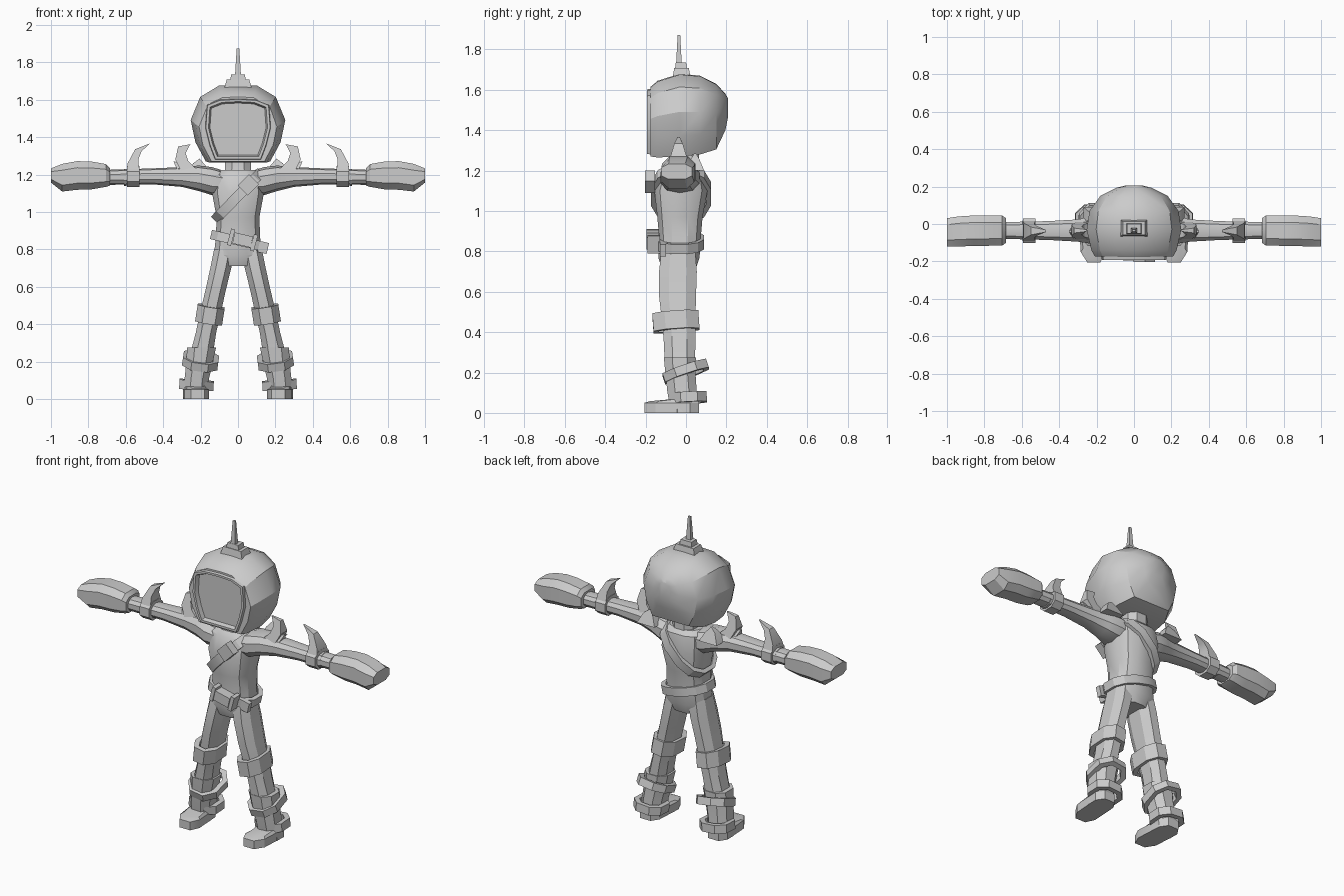
import bpy, bmesh
from math import sin, cos, pi, radians, copysign
from mathutils import Vector, Matrix, Euler

if "Cube" in bpy.data.objects:
    bpy.data.objects.remove(bpy.data.objects["Cube"])


def make(name, loops=None, bm=None, mirror=False, cap=True):
    """Skin a list of equal-length vertex loops, or use a ready bmesh."""
    if bm is None:
        bm = bmesh.new()
        rows = [[bm.verts.new(p) for p in loop] for loop in loops]
        n = len(rows[0])
        for a, b in zip(rows, rows[1:]):
            for i in range(n):
                bm.faces.new((a[i], a[(i + 1) % n], b[(i + 1) % n], b[i]))
        if cap:
            bm.faces.new(rows[0])
            bm.faces.new(rows[-1])
        else:
            a, b = rows[-1], rows[0]
            for i in range(n):
                bm.faces.new((a[i], a[(i + 1) % n], b[(i + 1) % n], b[i]))
    bmesh.ops.recalc_face_normals(bm, faces=bm.faces)
    me = bpy.data.meshes.new(name)
    bm.to_mesh(me)
    bm.free()
    ob = bpy.data.objects.new(name, me)
    bpy.context.collection.objects.link(ob)
    if mirror:
        ob.modifiers.new("mirror", 'MIRROR')
    return ob


def oval(ru, rv, n, power):
    pts = []
    for i in range(n):
        t = 2 * pi * (i + 0.5) / n
        c, s = cos(t), sin(t)
        pts.append((ru * copysign(abs(c) ** power, c), rv * copysign(abs(s) ** power, s)))
    return pts


def tube_z(name, secs, n=10, power=0.85, mirror=False):
    """Sections: z, centre x, centre y, radius x, radius y."""
    return make(name, [[(cx + u, cy + v, z) for u, v in oval(rx, ry, n, power)]
                       for z, cx, cy, rx, ry in secs], mirror=mirror)


def tube_x(name, secs, n=10, power=0.85):
    """Sections: x, centre y, centre z, radius y, radius z."""
    return make(name, [[(x, cy + u, cz + v) for u, v in oval(ry, rz, n, power)]
                       for x, cy, cz, ry, rz in secs], mirror=True)


def band(name, centre, rx, ry, h, rot, thick=0.025, n=10, mirror=False):
    """Closed strap around an oval, tilted by rot degrees."""
    m = Matrix.Translation(centre) @ Euler([radians(a) for a in rot]).to_matrix().to_4x4()
    loops = []
    for d, z in ((0, -h / 2), (0, h / 2), (thick, h / 2), (thick, -h / 2)):
        loops.append([m @ Vector((u, v, z)) for u, v in oval(rx - d, ry - d, n, 0.85)])
    return make(name, loops, mirror=mirror, cap=False)


def box(name, centre, size, roll=0, top=1.0):
    """Box rolled about y; top scales the upper face."""
    bm = bmesh.new()
    bmesh.ops.create_cube(bm, size=1)
    for v in bm.verts:
        k = top if v.co.z > 0 else 1
        v.co = Vector((v.co.x * size[0] * k, v.co.y * size[1] * k, v.co.z * size[2]))
    bm.transform(Matrix.Translation(centre) @ Matrix.Rotation(radians(roll), 4, 'Y'))
    return make(name, bm=bm)


def blade(name, outline, y, half, tip):
    """Claw cut from an xz outline; thins to a point towards vertex number tip."""
    zs = [p[1] for p in outline]
    lo, hi = min(zs), max(zs)
    w = [half * (1 - 0.8 * (z - lo) / (hi - lo)) for z in zs]
    w[tip] = half * 0.1
    return make(name, [[(p[0], y + s * k, p[1]) for p, k in zip(outline, w)] for s in (-1, 1)],
                mirror=True)


# Helmet: shell lofted back to front, then a raised visor rim and recessed visor
shell = [(0, 1), (.4, .98), (.8, .68), (1, .08), (.9, -.5), (.68, -1)]
visor = [(0, 1), (.55, .97), (.95, .8), (1, .05), (.86, -.55), (.7, -1)]
secs = [(shell, .207, .04, 1.46, 1.56), (shell, .195, .09, 1.40, 1.58),
        (shell, .15, .18, 1.305, 1.63), (shell, .07, .238, 1.28, 1.67),
        (shell, -.03, .253, 1.27, 1.68), (shell, -.14, .228, 1.265, 1.645),
        (shell, -.175, .208, 1.27, 1.615), (visor, -.175, .175, 1.28, 1.605),
        (visor, -.192, .172, 1.283, 1.602), (visor, -.192, .158, 1.296, 1.59),
        (visor, -.168, .15, 1.304, 1.582)]
loops = []
for prof, y, w, lo, hi in secs:
    full = prof + [(-x, z) for x, z in reversed(prof[1:])]
    loops.append([(x * w, y, (lo + hi) / 2 + z * (hi - lo) / 2) for x, z in full])
make("helmet", loops)

# Antenna
box("antenna_base", (0, -.022, 1.683), (.15, .09, .05), top=.8)
box("antenna_step", (0, -.025, 1.718), (.085, .06, .036), top=.85)
box("antenna_rod", (0, -.035, 1.80), (.032, .028, .145), top=.45)

# Neck and torso
tube_z("neck", [(1.17, 0, -.01, .085, .085), (1.23, 0, 0, .075, .07), (1.30, 0, 0, .075, .07)], 8)
tube_z("torso", [(1.225, 0, -.02, .10, .085), (1.20, 0, -.02, .135, .11),
                 (1.10, 0, -.025, .142, .135), (.97, 0, -.03, .117, .115),
                 (.86, 0, -.03, .122, .105), (.77, 0, -.035, .132, .105),
                 (.71, 0, -.035, .085, .085)], 12, .75)

# Diagonal chest strap with pouch, and slanted belt with buckles
band("chest_strap", (0, -.025, 1.085), .185, .152, .055, (0, -46, 0), n=12)
box("strap_pouch", (.055, -.178, 1.145), (.075, .05, .085), 45)
band("belt", (.005, -.032, .845), .158, .124, .05, (0, 13, 0), n=12)
box("belt_pouch", (.025, -.165, .85), (.10, .06, .06), 13)
box("belt_loop_inner", (-.037, -.165, .865), (.022, .06, .09), 15)
box("belt_loop_outer", (.085, -.16, .835), (.022, .06, .09), 15)
box("belt_end", (.135, -.115, .81), (.05, .03, .06), 13)

# Arms and mitten gloves
tube_x("arm", [(.06, -.03, 1.155, .09, .06), (.14, -.03, 1.165, .10, .075),
               (.21, -.032, 1.18, .08, .068), (.30, -.035, 1.187, .062, .053),
               (.45, -.035, 1.19, .053, .043), (.70, -.035, 1.185, .046, .04)])
tube_x("glove", [(.685, -.035, 1.188, .07, .05), (.705, -.035, 1.195, .085, .064),
                 (.78, -.035, 1.195, .086, .078), (.86, -.036, 1.195, .086, .081),
                 (.94, -.04, 1.183, .085, .078), (1.0, -.045, 1.195, .08, .04)], 8, .7)
tube_x("wrist_cuff", [(.595, -.035, 1.185, .05, .045), (.61, -.035, 1.185, .05, .045)])

# Forearm bands with hooked claws, and shoulder claws
band("forearm_band", (.56, -.037, 1.19), .06, .07, .065, (0, 90, 0), .02, 8, True)
blade("forearm_claw", [(.528, 1.22), (.533, 1.28), (.515, 1.325), (.47, 1.367),
                       (.55, 1.335), (.59, 1.26), (.595, 1.22)], -.037, .055, 3)
blade("shoulder_claw", [(.20, 1.21), (.265, 1.27), (.28, 1.315), (.255, 1.362),
                        (.32, 1.35), (.335, 1.28), (.30, 1.21)], -.035, .05, 3)
blade("shoulder_claw_outer", [(.22, 1.21), (.28, 1.26), (.345, 1.27), (.325, 1.225),
                              (.29, 1.20)], -.04, .05, 2)
blade("shoulder_claw_rear", [(.15, 1.20), (.175, 1.25), (.205, 1.285), (.24, 1.26),
                             (.27, 1.20)], .045, .045, 2)

# Legs
tube_z("leg", [(.80, .072, -.038, .06, .09), (.70, .092, -.04, .06, .10),
               (.58, .12, -.042, .058, .098), (.45, .15, -.036, .06, .088),
               (.36, .17, -.032, .058, .084), (.24, .195, -.03, .065, .08)], 8, mirror=True)
band("knee_band", (.15, -.05, .452), .078, .122, .09, (4, -9, 0), .03, 8, True)

# Boots, straps and feet
tube_z("boot", [(.275, .195, -.03, .083, .085), (.20, .205, -.028, .076, .08),
                (.11, .22, -.02, .07, .078), (.0, .23, -.01, .068, .07)], 8, mirror=True)
band("boot_strap_upper", (.2, -.002, .205), .102, .122, .045, (19, -8, 0), .03, 8, True)
band("boot_strap_lower", (.222, .015, .075), .098, .094, .05, (3, -4, 0), .03, 8, True)
plan = [(.18, -.205), (.25, -.205), (.285, -.15), (.295, .02), (.265, .065),
        (.195, .065), (.165, .02), (.155, -.15)]
make("foot", [[(x, y, 0) for x, y in plan],
              [(x, y, .05) for x, y in plan],
              [(.225 + (x - .225) * .8, -.04 + (y + .04) * .85, .075 if y > -.1 else .058)
               for x, y in plan]], mirror=True)

# Smooth the gentle curves, keep the hard edges
for ob in bpy.context.collection.objects:
    ob.select_set(True)
    bpy.context.view_layer.objects.active = ob
bpy.ops.object.shade_smooth_by_angle(angle=radians(28))
